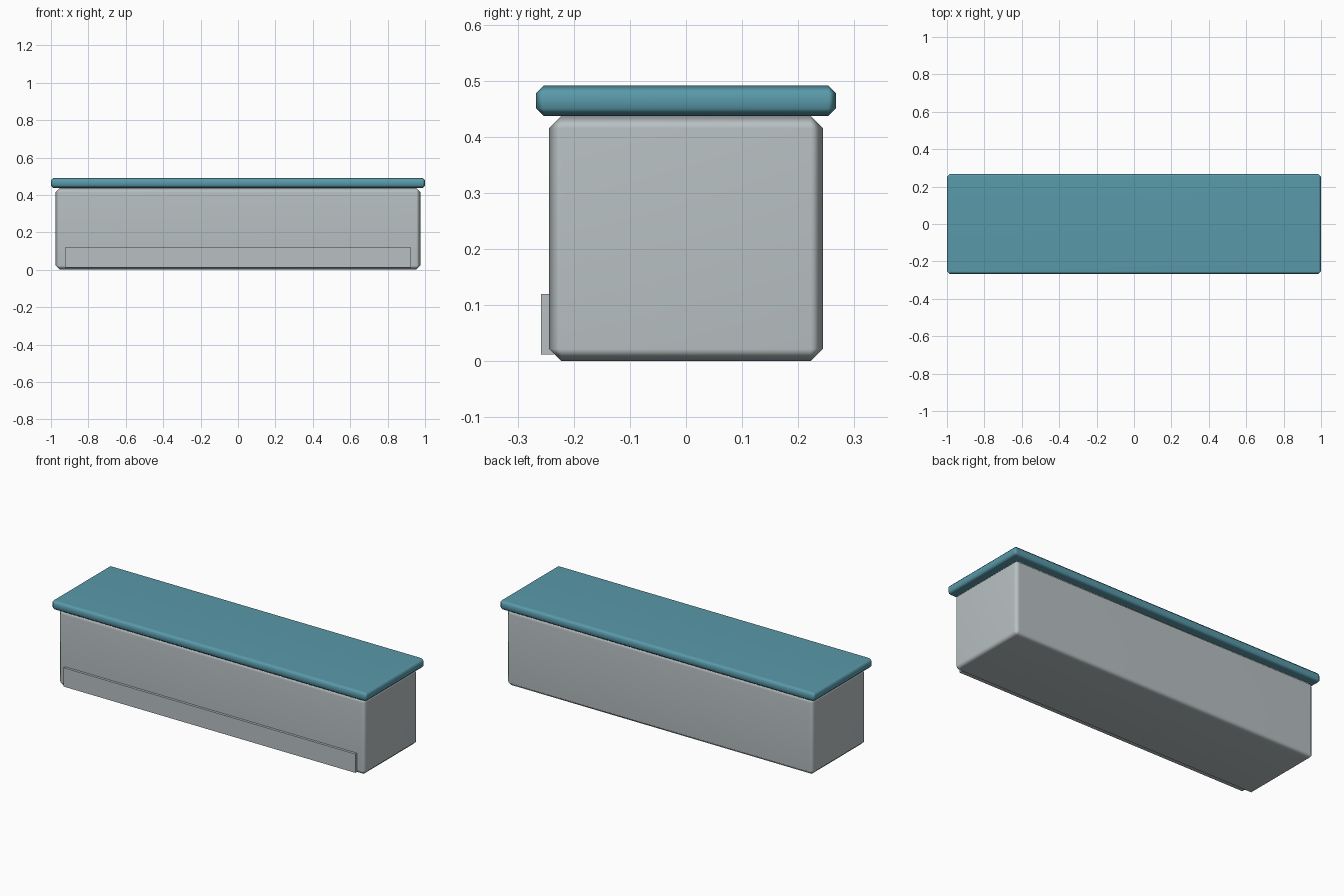
import bpy
import math

if "Cube" in bpy.data.objects:
    bpy.data.objects.remove(bpy.data.objects["Cube"])


def material(name, rgb):
    m = bpy.data.materials.new(name)
    m.diffuse_color = (*rgb, 1.0)
    m.use_nodes = True
    m.node_tree.nodes["Principled BSDF"].inputs["Base Color"].default_value = m.diffuse_color
    return m


def box(name, x, y, z, mat, bevel=0.0):
    """Box from (min, max) ranges, with an optional chamfer on every edge."""
    ranges = (x, y, z)
    bpy.ops.mesh.primitive_cube_add(size=1, location=[(a + b) / 2 for a, b in ranges])
    ob = bpy.context.object
    ob.name = name
    ob.scale = [b - a for a, b in ranges]
    bpy.ops.object.transform_apply(location=False, rotation=False, scale=True)
    ob.data.materials.append(mat)
    if bevel:
        mod = ob.modifiers.new("chamfer", 'BEVEL')
        mod.width = bevel
        mod.segments = 1
        bpy.ops.object.modifier_apply(modifier=mod.name)
        # Soft chamfers with flat main faces
        bpy.ops.object.shade_smooth_by_angle(angle=math.radians(60))
        weighted = ob.modifiers.new("weighted normals", 'WEIGHTED_NORMAL')
        weighted.keep_sharp = True
    return ob


grey = material("light grey", (0.48, 0.53, 0.545))
teal = material("teal", (0.10, 0.32, 0.40))

# Main chest
box("body", (-0.975, 0.975), (-0.244, 0.244), (0.0, 0.437), grey, 0.022)
# Overhanging top slab
box("top_slab", (-1.0, 1.0), (-0.267, 0.267), (0.437, 0.491), teal, 0.0135)
# Kick plate along the front foot
box("kick_plate", (-0.925, 0.925), (-0.258, -0.235), (0.012, 0.12), grey)
